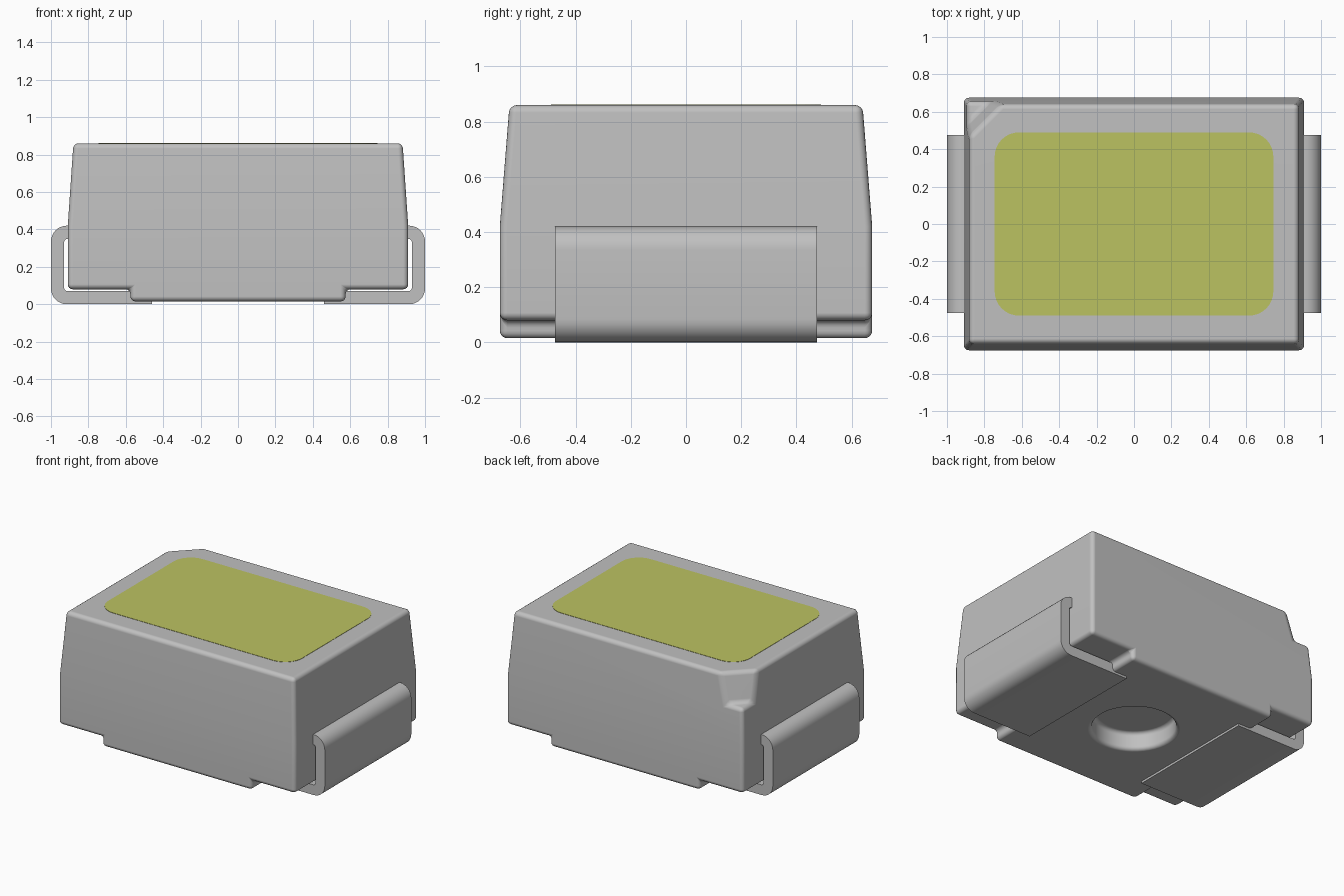
import bpy, bmesh, math
from mathutils import Vector

if "Cube" in bpy.data.objects:
    bpy.data.objects.remove(bpy.data.objects["Cube"], do_unlink=True)


def material(name, rgb):
    m = bpy.data.materials.new(name)
    m.use_nodes = True
    m.diffuse_color = (*rgb, 1)
    bsdf = m.node_tree.nodes["Principled BSDF"]
    bsdf.inputs["Base Color"].default_value = (*rgb, 1)
    bsdf.inputs["Roughness"].default_value = 0.6
    return m


grey = material("light grey", (0.53, 0.53, 0.53))
yellow = material("phosphor yellow", (0.50, 0.54, 0.12))


def make_object(name, bm, mat):
    bmesh.ops.recalc_face_normals(bm, faces=bm.faces)
    mesh = bpy.data.meshes.new(name)
    bm.to_mesh(mesh)
    bm.free()
    mesh.materials.append(mat)
    obj = bpy.data.objects.new(name, mesh)
    bpy.context.collection.objects.link(obj)
    return obj


def activate(obj):
    bpy.ops.object.select_all(action='DESELECT')
    obj.select_set(True)
    bpy.context.view_layer.objects.active = obj


def prism(points, offset):
    """Closed outline extruded along an offset vector."""
    bm = bmesh.new()
    face = bm.faces.new([bm.verts.new(p) for p in points])
    ext = bmesh.ops.extrude_face_region(bm, geom=[face])
    verts = [v for v in ext["geom"] if isinstance(v, bmesh.types.BMVert)]
    bmesh.ops.translate(bm, verts=verts, vec=offset)
    if not any(f.is_valid and all(v not in verts for v in f.verts) for f in bm.faces):
        bm.faces.new([e for e in bm.verts if e not in verts])
    return bm


def arc(cx, cy, r, start, end, steps=8):
    return [(cx + r * math.cos(math.radians(start + (end - start) * i / steps)),
             cy + r * math.sin(math.radians(start + (end - start) * i / steps)))
            for i in range(steps + 1)]


# Body: stepped foot, straight lower walls, tapered upper walls
LOWER = [(-0.91, 0.42), (-0.91, 0.08), (-0.575, 0.08), (-0.575, 0.015),
         (0.575, 0.015), (0.575, 0.08), (0.91, 0.08), (0.91, 0.42)]
TOP = [(0.88, 0.86), (-0.88, 0.86)]
bm = bmesh.new()
sides = []
for s in (-1, 1):
    ring = [bm.verts.new((x, s * 0.675, z)) for x, z in LOWER]
    ring += [bm.verts.new((x, s * 0.64, z)) for x, z in TOP]
    bm.faces.new(ring[:8])
    bm.faces.new([ring[0], ring[7], ring[8], ring[9]])
    sides.append(ring)
for i in range(10):
    j = (i + 1) % 10
    bm.faces.new([sides[0][i], sides[0][j], sides[1][j], sides[1][i]])
body = make_object("body", bm, grey)

# Cutter for the polarity notch at the back corner, with a leaning wall
bm = bmesh.new()
rings = []
for z, d in ((0.66, 1.42), (0.96, 1.315)):
    rings.append([bm.verts.new(p) for p in
                  ((0.8 - d, 0.8, z), (-1.1, 0.8, z), (-1.1, d - 1.1, z))])
for ring in rings:
    bm.faces.new(ring)
for i in range(3):
    j = (i + 1) % 3
    bm.faces.new([rings[0][i], rings[0][j], rings[1][j], rings[1][i]])
notch = make_object("notch_cutter", bm, grey)

# Cutter for the round recess underneath
bm = bmesh.new()
bmesh.ops.create_cone(bm, cap_ends=True, segments=48, radius1=0.265, radius2=0.265, depth=0.3)
bmesh.ops.translate(bm, verts=bm.verts, vec=(0, 0, -0.01))
recess = make_object("recess_cutter", bm, grey)

for cutter in (notch, recess):
    cutter.hide_render = True
    mod = body.modifiers.new("cut", 'BOOLEAN')
    mod.operation = 'DIFFERENCE'
    mod.solver = 'EXACT'
    mod.object = cutter
bevel = body.modifiers.new("rounding", 'BEVEL')
bevel.width = 0.027
bevel.segments = 4
bevel.limit_method = 'ANGLE'
bevel.angle_limit = math.radians(30)
bevel.use_clamp_overlap = False
activate(body)
for mod in list(body.modifiers):
    bpy.ops.object.modifier_apply(modifier=mod.name)
for cutter in (notch, recess):
    bpy.data.objects.remove(cutter, do_unlink=True)
bpy.ops.object.shade_smooth_by_angle(angle=math.radians(30))
body.modifiers.new("clean_shading", 'WEIGHTED_NORMAL').keep_sharp = True

# Bent leads: out of the wall, down, and folded under the body
outline = [(0.86, 0.42)] + arc(0.915, 0.335, 0.085, 90, 0) + arc(0.915, 0.085, 0.085, 0, -90)
outline += [(0.46, 0.0), (0.46, 0.07)]
outline += arc(0.91, 0.09, 0.02, -90, 0, 4) + arc(0.91, 0.33, 0.02, 0, 90, 4) + [(0.86, 0.35)]
for name, s in (("left_lead", 1), ("right_lead", -1)):
    bm = prism([(s * x, -0.475, z) for x, z in outline], Vector((0, 0.95, 0)))
    lead = make_object(name, bm, grey)
    activate(lead)
    bpy.ops.object.shade_smooth_by_angle(angle=math.radians(30))

# Light-emitting window: rounded plate set in the top
corners = ((0.615, 0.36, 0), (-0.615, 0.36, 90), (-0.615, -0.36, 180), (0.615, -0.36, 270))
points = [p for x, y, a in corners for p in arc(x, y, 0.13, a, a + 90)]
bm = prism([(x, y, 0.856) for x, y in points], Vector((0, 0, 0.006)))
make_object("light_window", bm, yellow)
